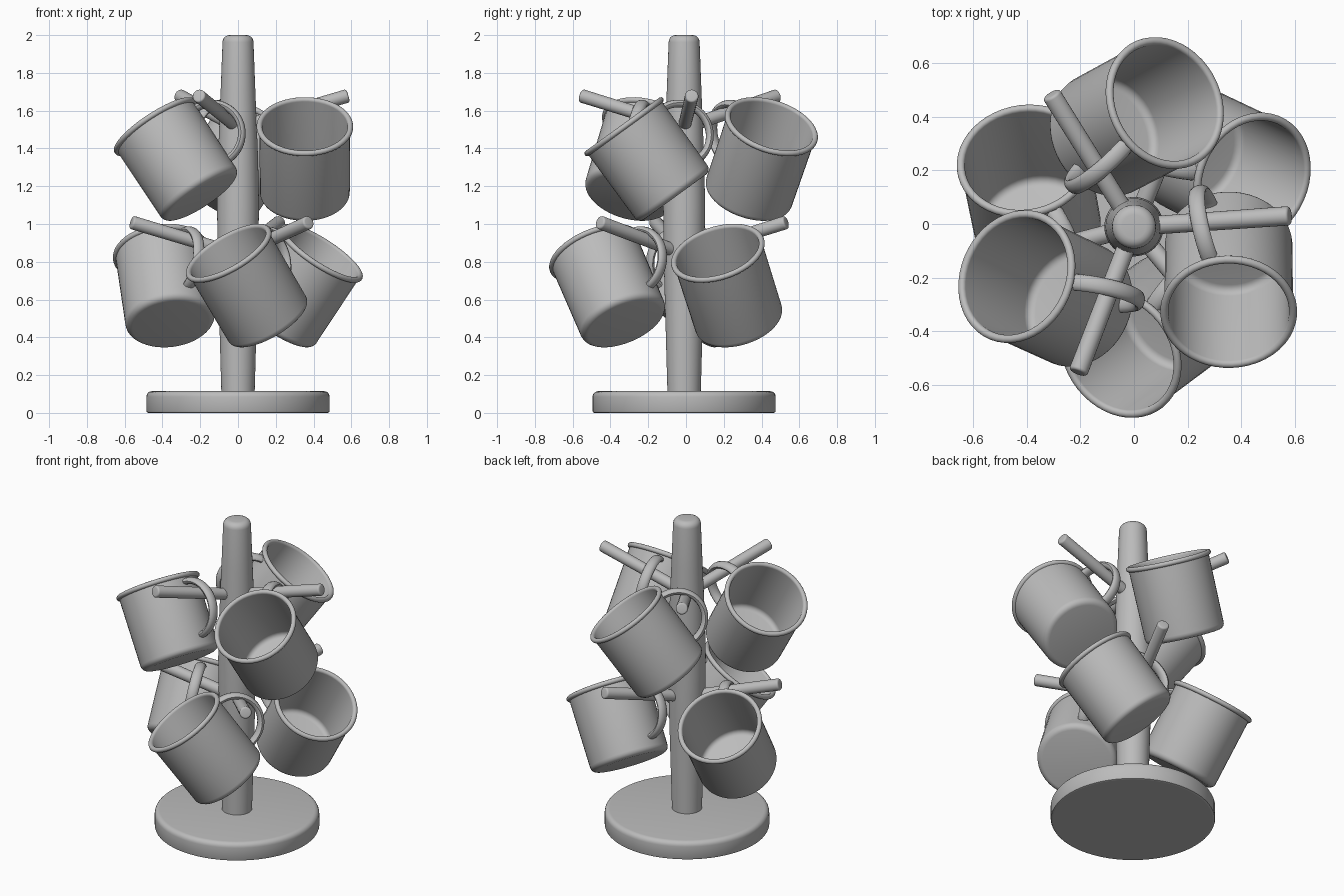
import bpy, bmesh
from math import sin, cos, pi, radians, tau
from mathutils import Vector, Matrix

cube = bpy.data.objects.get("Cube")
if cube:
    bpy.data.objects.remove(cube, do_unlink=True)

grey = bpy.data.materials.new("plain_grey")
grey.use_nodes = True
grey.diffuse_color = (0.5, 0.5, 0.5, 1)
grey.node_tree.nodes["Principled BSDF"].inputs["Base Color"].default_value = (0.5, 0.5, 0.5, 1)


def loft(name, rings, matrix):
    """Skin closed rings of points in order and cap both ends."""
    bm = bmesh.new()
    loops = [[bm.verts.new(p) for p in ring] for ring in rings]
    n = len(loops[0])
    for a, b in zip(loops, loops[1:]):
        for i in range(n):
            j = (i + 1) % n
            bm.faces.new((a[i], a[j], b[j], b[i]))
    bm.faces.new(loops[0][::-1])
    bm.faces.new(loops[-1])
    bmesh.ops.recalc_face_normals(bm, faces=bm.faces)
    mesh = bpy.data.meshes.new(name)
    bm.to_mesh(mesh)
    bm.free()
    mesh.materials.append(grey)
    obj = bpy.data.objects.new(name, mesh)
    bpy.context.collection.objects.link(obj)
    obj.matrix_world = matrix
    bpy.ops.object.select_all(action="DESELECT")
    obj.select_set(True)
    bpy.context.view_layer.objects.active = obj
    bpy.ops.object.shade_smooth_by_angle(angle=radians(40))
    return obj


def lathe(name, profile, matrix, sides=48):
    """Turn a (radius, height) profile around z."""
    rings = [[Vector((r * cos(tau * i / sides), r * sin(tau * i / sides), z))
              for i in range(sides)] for r, z in profile]
    return loft(name, rings, matrix)


def arc(r, z, rad, start, end, steps=5):
    """Profile points along a round edge."""
    angles = [radians(start + (end - start) * i / steps) for i in range(steps + 1)]
    return [(r + rad * cos(a), z + rad * sin(a)) for a in angles]


# Stand: round foot and turned post
centre = Matrix.Translation((0, -0.01, 0))
lathe("base", [(0.47, 0)] + arc(0.475, 0.01, 0.01, -90, 0, 2)
      + arc(0.455, 0.085, 0.03, 0, 90), centre, 64)
lathe("post", [(0.088, 0.1), (0.095, 0.35), (0.106, 0.75), (0.111, 1.1),
               (0.106, 1.35), (0.092, 1.7)] + arc(0.045, 1.963, 0.037, 0, 90), centre)

# Mug shapes in their own frame: rim centre at the origin, opening along +z
RADIUS, DEPTH, WALL = 0.238, 0.46, 0.014
mug_profile = (arc(RADIUS - 0.035, 0.035 - DEPTH, 0.035, -90, 0)
               + arc(RADIUS + 0.003, 0, 0.015, -90, 180, 12)
               + arc(RADIUS - WALL - 0.03, 0.05 - DEPTH, 0.03, 0, -90))


def handle_rings():
    """Oval strip bent into a half loop standing out along +x."""
    rings = []
    for k in range(25):
        t = pi * k / 24 - pi / 2
        out = Vector((cos(t), 0, sin(t)))
        mid = Vector((RADIUS - 0.012 + 0.165 * cos(t), 0, 0.165 * sin(t) - 0.205))
        rings.append([mid + out * 0.02 * cos(tau * i / 12)
                      + Vector((0, 0.032 * sin(tau * i / 12), 0)) for i in range(12)])
    return rings


# Pose of a mug hanging on an arm that points along +x
axis = Vector((0.587 * cos(radians(-94)), 0.587 * sin(radians(-94)), 0.81)).normalized()
side = Vector((0, 1, 0)) - axis * axis.y
side = Matrix.Rotation(radians(13), 3, axis) @ side.normalized()
pose = Matrix((side, axis.cross(side), axis)).transposed().to_4x4()
pose.translation = (0.331, -0.342, 1.515)

# Sloping arm along +x
arm_dir = Vector((1, 0, 0.29)).normalized()
arm_pose = Matrix.Translation((0, 0, 1.51)) @ arm_dir.to_track_quat("Z", "Y").to_matrix().to_4x4()
arm_profile = [(0.034, 0)] + arc(0.025, 0.597, 0.011, 0, 90, 4)

# Two tiers of three arms, each with a mug
for tier, turn, drop in (("upper", 0, 0), ("lower", -54, -0.67)):
    for number, angle in enumerate((4, 122, 249), 1):
        place = (centre @ Matrix.Translation((0, 0, drop))
                 @ Matrix.Rotation(radians(angle + turn), 4, "Z"))
        lathe(f"{tier}_arm_{number}", arm_profile, place @ arm_pose, 24)
        lathe(f"{tier}_mug_{number}", mug_profile, place @ pose)
        loft(f"{tier}_mug_handle_{number}", handle_rings(), place @ pose)
